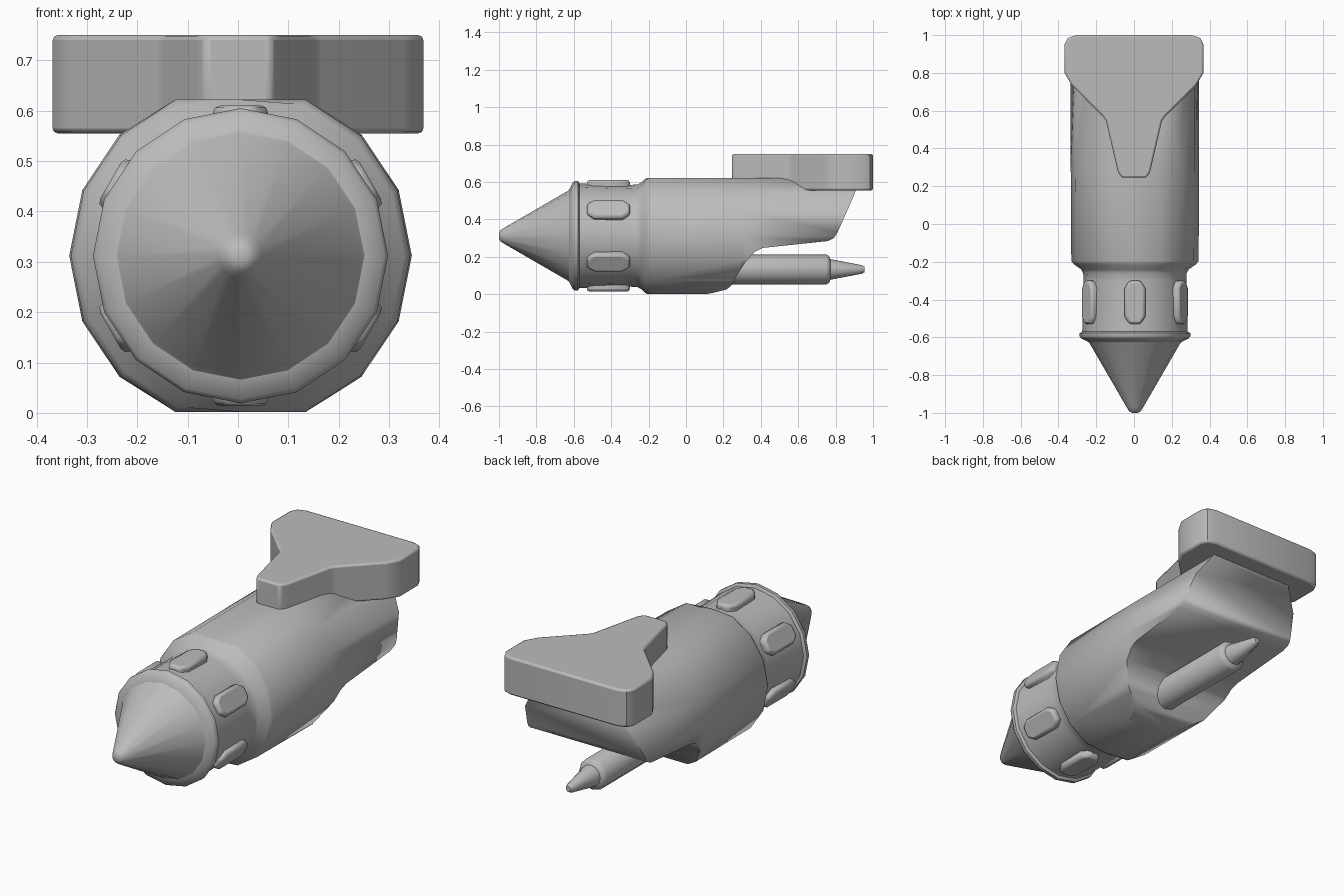
import bpy, bmesh, math
from mathutils import Matrix, Vector

if "Cube" in bpy.data.objects:
    bpy.data.objects.remove(bpy.data.objects["Cube"])

grey = bpy.data.materials.new("plain_grey")
grey.use_nodes = True
grey.diffuse_color = (0.5, 0.5, 0.5, 1)
grey.node_tree.nodes["Principled BSDF"].inputs["Base Color"].default_value = (0.5, 0.5, 0.5, 1)
AXIS_X, AXIS_Z = 0.005, 0.312


def finish(name, bm, smooth=40):
    bmesh.ops.recalc_face_normals(bm, faces=bm.faces)
    mesh = bpy.data.meshes.new(name)
    bm.to_mesh(mesh)
    bm.free()
    mesh.materials.append(grey)
    ob = bpy.data.objects.new(name, mesh)
    bpy.context.collection.objects.link(ob)
    bpy.ops.object.select_all(action="DESELECT")
    ob.select_set(True)
    bpy.context.view_layer.objects.active = ob
    bpy.ops.object.shade_smooth_by_angle(angle=math.radians(smooth))
    return ob


def lathe(name, profile, sides=16, z=AXIS_Z, flat=1.0, smooth=40):
    """Rings of (y, radius) around a y axis, with top and bottom flattened."""
    bm = bmesh.new()
    rings = []
    for y, r in profile:
        ring = []
        for i in range(sides):
            a = math.tau * i / sides
            h = max(-flat, min(flat, r * math.sin(a)))
            ring.append(bm.verts.new((AXIS_X + r * math.cos(a), y, z + h)))
        rings.append(ring)
    for a, b in zip(rings, rings[1:]):
        for i in range(sides):
            j = (i + 1) % sides
            bm.faces.new((a[i], a[j], b[j], b[i]))
    bm.faces.new(rings[0])
    bm.faces.new(rings[-1])
    return finish(name, bm, smooth)


def prism(name, points, offset):
    """Closed polygon extruded along an offset."""
    bm = bmesh.new()
    face = bm.faces.new([bm.verts.new(p) for p in points])
    new = bmesh.ops.extrude_face_region(bm, geom=[face])["geom"]
    bmesh.ops.translate(bm, verts=[v for v in new if isinstance(v, bmesh.types.BMVert)], vec=offset)
    return finish(name, bm)


def soften(ob, width, segments=2, angle=45):
    m = ob.modifiers.new("soft_edges", "BEVEL")
    m.width, m.segments = width, segments
    m.limit_method, m.angle_limit = "ANGLE", math.radians(angle)


# Pointed nose and collar
lathe("nose_cone", [(-1, 0.015), (-0.992, 0.03), (-0.97, 0.044), (-0.635, 0.238),
                    (-0.62, 0.25)], sides=16)
lathe("collar", [(-0.628, 0.24), (-0.605, 0.285), (-0.595, 0.293),
                 (-0.578, 0.293), (-0.57, 0.28)])

# Grip barrel widening into the main body
body = lathe("body", [(-0.6, 0.28), (-0.3, 0.272), (-0.26, 0.274), (-0.24, 0.285),
                      (-0.212, 0.325), (-0.195, 0.337), (0.3, 0.34), (0.98, 0.34)], flat=0.31)

# Underside cut away at the rear
outline = [(0.0, -0.02), (0.15, 0.008), (0.22, 0.026), (0.245, 0.05), (0.275, 0.105),
           (0.32, 0.175), (0.37, 0.228), (0.41, 0.247), (0.76, 0.284), (0.79, 0.3),
           (0.81, 0.33), (0.895, 0.52), (0.918, 0.58), (0.93, 0.7), (1.2, 0.7), (1.2, -0.02)]
cutter = prism("rear_cutter", [(-0.6, y, z) for y, z in outline], (1.2, 0, 0))
cutter.hide_render = True
cutter.hide_set(True)
cut = body.modifiers.new("rear_cut", "BOOLEAN")
cut.operation, cut.object, cut.solver = "DIFFERENCE", cutter, "EXACT"

# Ink rod below the body
lathe("ink_rod", [(0.15, 0.08), (0.75, 0.08), (0.765, 0.072), (0.772, 0.055),
                  (0.94, 0.023), (0.955, 0.014)], sides=12, z=0.132)

# Flared clip plate on top
half = [(0.065, 0.245), (0.085, 0.275), (0.148, 0.545), (0.165, 0.57), (0.33, 0.735),
        (0.368, 0.8), (0.368, 0.95), (0.35, 0.985), (0.305, 1.0)]
clip = prism("clip_plate", [(x, y, 0.555) for x, y in half]
             + [(-x, y, 0.555) for x, y in reversed(half)], (0, 0, 0.195))
soften(clip, 0.01)

# Six raised grip pads around the barrel
pad = [(0.055, 0.075), (0.03, 0.115), (-0.03, 0.115), (-0.055, 0.075),
       (-0.055, -0.075), (-0.03, -0.115), (0.03, -0.115), (0.055, -0.075)]
for i in range(6):
    turn = Matrix.Rotation(math.tau * i / 6, 3, "Y")
    centre = Vector((AXIS_X, -0.415, AXIS_Z))
    points = [centre + turn @ Vector((x, y, 0.245)) for x, y in pad]
    grip = prism(f"grip_pad_{i + 1}", points, turn @ Vector((0, 0, 0.053)))
    soften(grip, 0.014)
